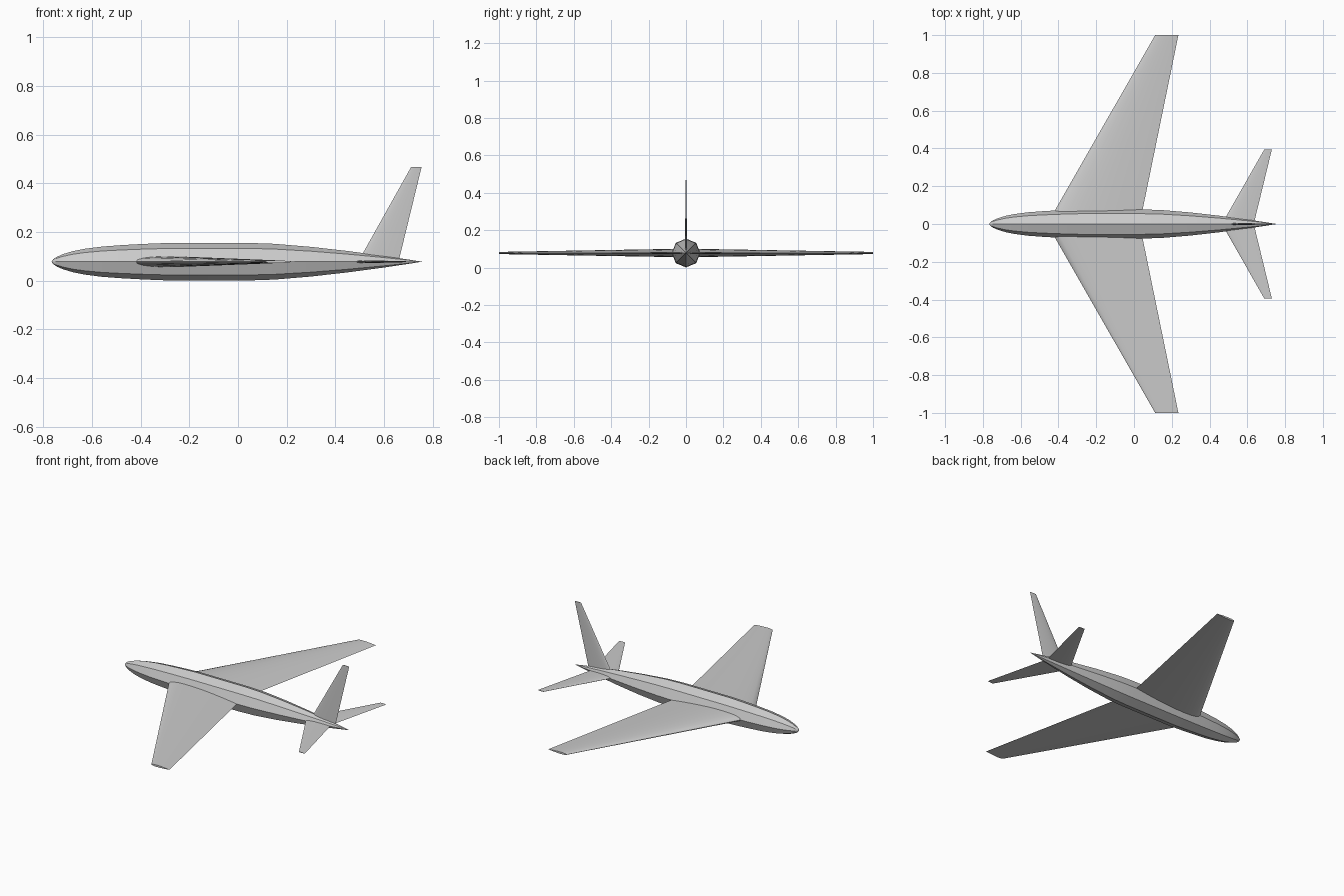
import bpy, bmesh, math
from mathutils import Vector

if "Cube" in bpy.data.objects:
    bpy.data.objects.remove(bpy.data.objects["Cube"])

grey = bpy.data.materials.new("light grey")
grey.use_nodes = True
colour = (0.6, 0.6, 0.6, 1)
grey.diffuse_color = colour
grey.node_tree.nodes["Principled BSDF"].inputs["Base Color"].default_value = colour

MID_Z = 0.078


def loft(name, rings):
    """Skin a list of equal-length rings of points and cap both ends."""
    bm = bmesh.new()
    loops = [[bm.verts.new(p) for p in ring] for ring in rings]
    n = len(loops[0])
    for a, b in zip(loops, loops[1:]):
        for i in range(n):
            j = (i + 1) % n
            bm.faces.new((a[i], a[j], b[j], b[i]))
    bm.faces.new(loops[0])
    bm.faces.new(loops[-1])
    bmesh.ops.remove_doubles(bm, verts=bm.verts, dist=1e-5)
    bmesh.ops.recalc_face_normals(bm, faces=bm.faces)
    mesh = bpy.data.meshes.new(name)
    bm.to_mesh(mesh)
    bm.free()
    mesh.materials.append(grey)
    obj = bpy.data.objects.new(name, mesh)
    bpy.context.collection.objects.link(obj)
    bpy.ops.object.select_all(action="DESELECT")
    obj.select_set(True)
    bpy.context.view_layer.objects.active = obj
    bpy.ops.object.shade_smooth_by_angle(angle=math.radians(35))
    return obj


def airfoil(lead, trail, thickness, steps=12):
    """Symmetric section as (x, offset) pairs, blunt in front and sharp behind."""
    chord = trail - lead
    upper = []
    for i in range(steps + 1):
        t = (1 - math.cos(math.pi * i / steps)) / 2
        h = 5 * thickness * (0.2969 * math.sqrt(t) - 0.126 * t - 0.3516 * t**2
                             + 0.2843 * t**3 - 0.1036 * t**4)
        upper.append((lead + chord * t, max(h, 0) * chord))
    return upper + [(x, -h) for x, h in upper[-2:0:-1]]


def surface(name, root, tip, thickness, span_dir, thick_dir):
    """Tapered flying surface; root and tip are (span, leading x, trailing x)."""
    rings = []
    for span, lead, trail in (root, tip):
        base = Vector((0, 0, MID_Z)) + Vector(span_dir) * span
        rings.append([base + Vector((x, 0, 0)) + Vector(thick_dir) * h
                      for x, h in airfoil(lead, trail, thickness)])
    return loft(name, rings)


# Eight-sided fuselage, nose towards -x
profile = [(-0.767, 0), (-0.76, 0.01), (-0.745, 0.02), (-0.72, 0.031), (-0.68, 0.043),
           (-0.63, 0.053), (-0.56, 0.062), (-0.48, 0.068), (-0.39, 0.073), (-0.29, 0.077),
           (0.05, 0.077), (0.15, 0.0735), (0.3, 0.061), (0.45, 0.044),
           (0.6, 0.024), (0.7, 0.009), (0.757, 0)]
loft("fuselage", [[(x, r * math.cos(math.tau * i / 8), MID_Z + r * math.sin(math.tau * i / 8))
                   for i in range(8)] for x, r in profile])

# Swept wings and tailplanes on both sides
for side, y in (("right", 1), ("left", -1)):
    surface(side + "_wing", (0, -0.46, 0.03), (1, 0.112, 0.235), 0.095, (0, y, 0), (0, 0, 1))
    surface(side + "_tailplane", (0, 0.465, 0.634), (0.395, 0.69, 0.73), 0.075,
            (0, y, 0), (0, 0, 1))

# Upright tail fin
surface("tail_fin", (0, 0.494, 0.66), (0.39, 0.712, 0.755), 0.075, (0, 0, 1), (0, 1, 0))
